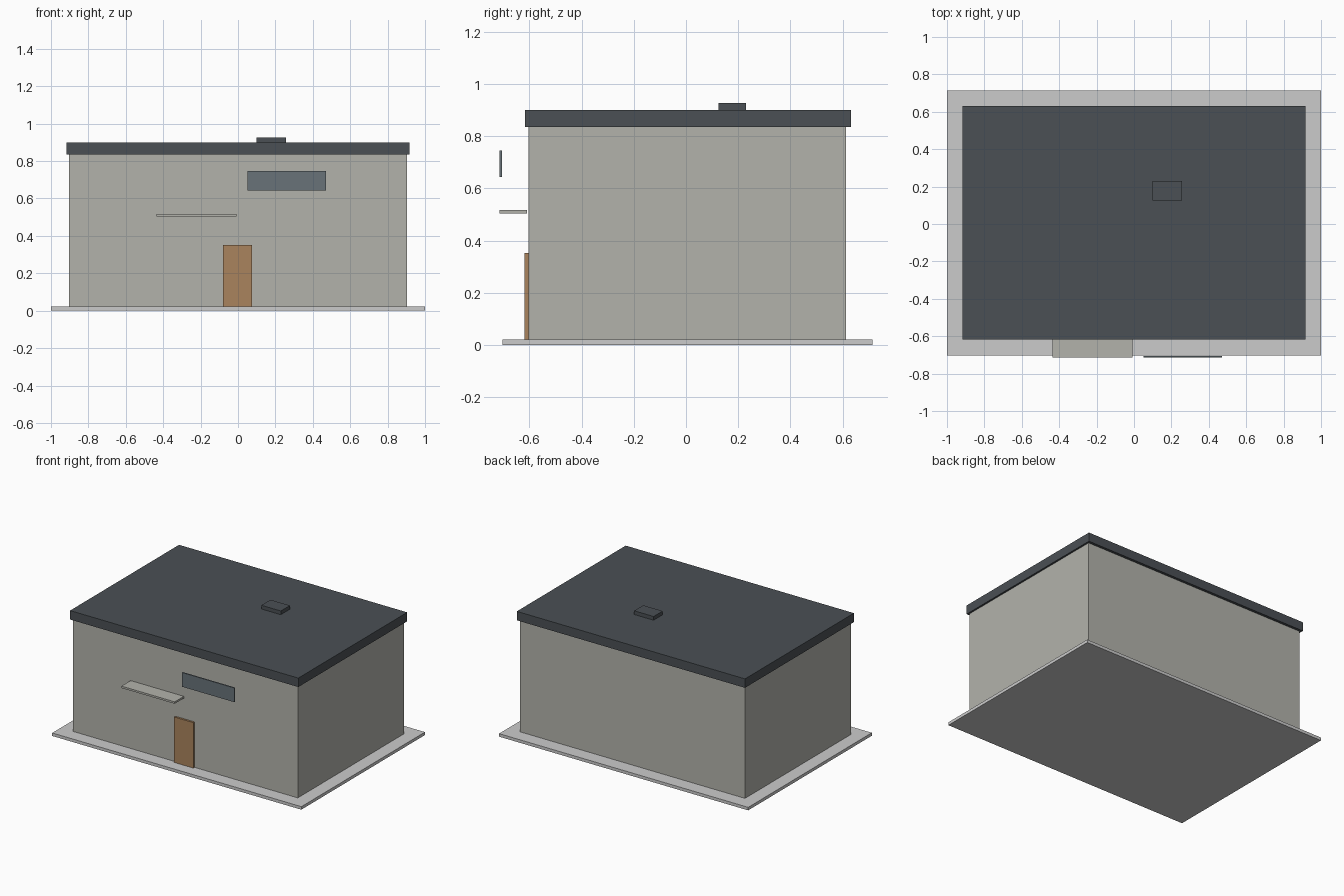
import bpy

if "Cube" in bpy.data.objects:
    bpy.data.objects.remove(bpy.data.objects["Cube"])


def material(name, rgb):
    mat = bpy.data.materials.new(name)
    mat.diffuse_color = (*rgb, 1)
    mat.use_nodes = True
    mat.node_tree.nodes["Principled BSDF"].inputs["Base Color"].default_value = mat.diffuse_color
    return mat


def box(name, x, y, z, mat=None):
    """Box spanning the given (low, high) ranges."""
    ranges = (x, y, z)
    bpy.ops.mesh.primitive_cube_add(size=1, location=[(a + b) / 2 for a, b in ranges])
    obj = bpy.context.object
    obj.name = name
    obj.scale = [b - a for a, b in ranges]
    bpy.ops.object.transform_apply(location=False, rotation=False, scale=True)
    if mat:
        obj.data.materials.append(mat)
    return obj


plaster = material("plaster", (0.45, 0.45, 0.41))
slate = material("slate", (0.07, 0.08, 0.09))
wood = material("wood", (0.40, 0.23, 0.11))
glass = material("glass", (0.14, 0.17, 0.19))

SLAB_TOP, WALL_TOP, ROOF_TOP = 0.022, 0.835, 0.90

# Main building
box("ground_slab", (-1, 1), (-0.702, 0.715), (0, SLAB_TOP))
box("walls", (-0.903, 0.903), (-0.604, 0.613), (SLAB_TOP, WALL_TOP), plaster)
box("roof", (-0.916, 0.916), (-0.617, 0.632), (WALL_TOP, ROOF_TOP), slate)
box("roof_hatch", (0.10, 0.256), (0.125, 0.229), (ROOF_TOP, 0.927), slate)

# Front details: the canopy and window panel stand clear of the wall
box("door", (-0.08, 0.075), (-0.618, -0.604), (SLAB_TOP, 0.352), wood)
box("canopy", (-0.435, -0.008), (-0.715, -0.61), (0.504, 0.518), plaster)
box("window_panel", (0.05, 0.47), (-0.714, -0.705), (0.643, 0.746), glass)
